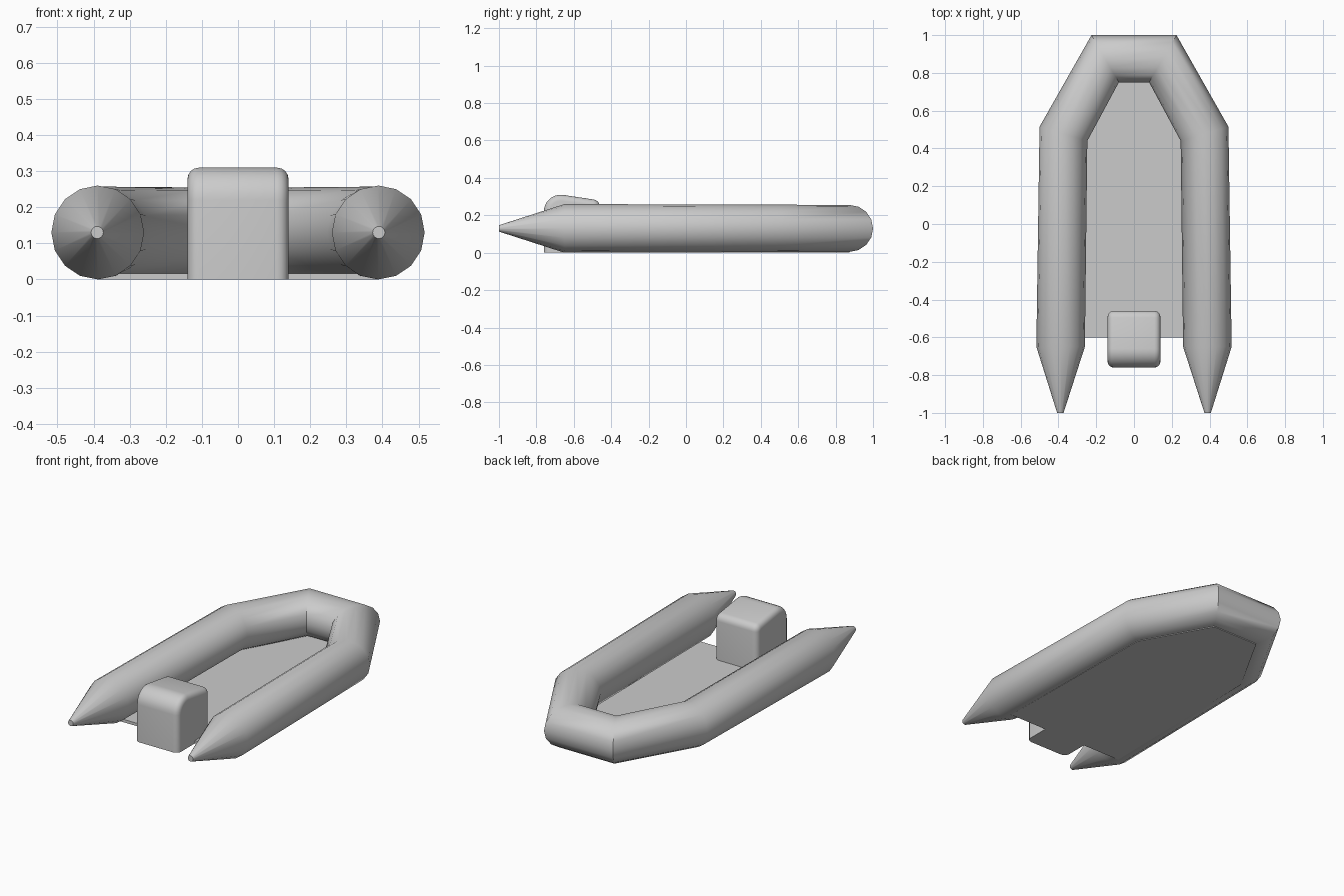
import bpy, bmesh, math
from mathutils import Vector

cube = bpy.data.objects.get("Cube")
if cube:
    bpy.data.objects.remove(cube, do_unlink=True)

SIDES = 16
AXIS_Z = 0.13

grey = bpy.data.materials.new("plain grey")
grey.use_nodes = True
grey.diffuse_color = (0.6, 0.6, 0.6, 1)
grey.node_tree.nodes["Principled BSDF"].inputs["Base Color"].default_value = (0.6, 0.6, 0.6, 1)


def finish(bm, name, angle):
    bmesh.ops.recalc_face_normals(bm, faces=bm.faces)
    mesh = bpy.data.meshes.new(name)
    bm.to_mesh(mesh)
    bm.free()
    mesh.materials.append(grey)
    obj = bpy.data.objects.new(name, mesh)
    bpy.context.collection.objects.link(obj)
    bpy.ops.object.select_all(action='DESELECT')
    obj.select_set(True)
    bpy.context.view_layer.objects.active = obj
    bpy.ops.object.shade_smooth_by_angle(angle=math.radians(angle))
    return obj


def prism(bm, points, offset):
    """Face through the points, extruded into a closed solid."""
    face = bm.faces.new([bm.verts.new(p) for p in points])
    ext = bmesh.ops.extrude_face_region(bm, geom=[face], use_keep_orig=True)
    moved = [g for g in ext["geom"] if isinstance(g, bmesh.types.BMVert)]
    bmesh.ops.translate(bm, verts=moved, vec=offset)


# Mitred stations of the left half: outer point, inner point, half height
half = [
    ((0.407, -1.0), (0.373, -1.0), 0.017),
    ((0.517, -0.65), (0.26, -0.65), 0.13),
    ((0.50, 0.515), (0.247, 0.44), 0.127),
    ((0.225, 1.0), (0.08, 0.75), 0.125),
]
mirror = [((-o[0], o[1]), (-i[0], i[1]), r) for o, i, r in reversed(half)]

# Inflated tube running from one stern cone around the bow to the other
bm = bmesh.new()
rings = []
for outer, inner, height in half + mirror:
    o, i = Vector(outer), Vector(inner)
    mid, arm = (o + i) / 2, (o - i) / 2
    ring = []
    for k in range(SIDES):
        a = math.tau * k / SIDES
        p = mid + arm * math.cos(a)
        ring.append(bm.verts.new((p.x, p.y, AXIS_Z + height * math.sin(a))))
    rings.append(ring)
for a, b in zip(rings, rings[1:]):
    for k in range(SIDES):
        n = (k + 1) % SIDES
        bm.faces.new((a[k], a[n], b[n], b[k]))
bm.faces.new(rings[0])
bm.faces.new(rings[-1])
finish(bm, "inflatable_tube", 35)

# Thin floor reaching under the middle of the tube
bm = bmesh.new()
side = [(0.388, -0.6), (0.375, 0.478), (0.152, 0.875)]
outline = side + [(-x, y) for x, y in reversed(side)]
prism(bm, [(x, y, 0) for x, y in outline], (0, 0, 0.017))
finish(bm, "floor", 30)

# Outboard motor: side profile with rounded top corners, extruded across
W = 0.14


def arc(cy, cz, r, start, end, steps):
    angles = [math.radians(start + (end - start) * s / steps) for s in range(steps + 1)]
    return [(-W, cy + r * math.cos(t), cz + r * math.sin(t)) for t in angles]


profile = [(-W, -0.76, 0), (-W, -0.46, 0)]
profile += arc(-0.50, 0.245, 0.04, 0, 83, 5)
profile += arc(-0.67, 0.22, 0.09, 83, 180, 8)
bm = bmesh.new()
prism(bm, profile, (2 * W, 0, 0))
rim = [e for e in bm.edges
       if abs(e.verts[0].co.x - e.verts[1].co.x) < 0.001
       and max(v.co.z for v in e.verts) > 0.01]
bmesh.ops.bevel(bm, geom=rim, offset=0.032, offset_type='OFFSET',
                segments=4, profile=0.5, affect='EDGES', clamp_overlap=True)
finish(bm, "outboard_motor", 40)
